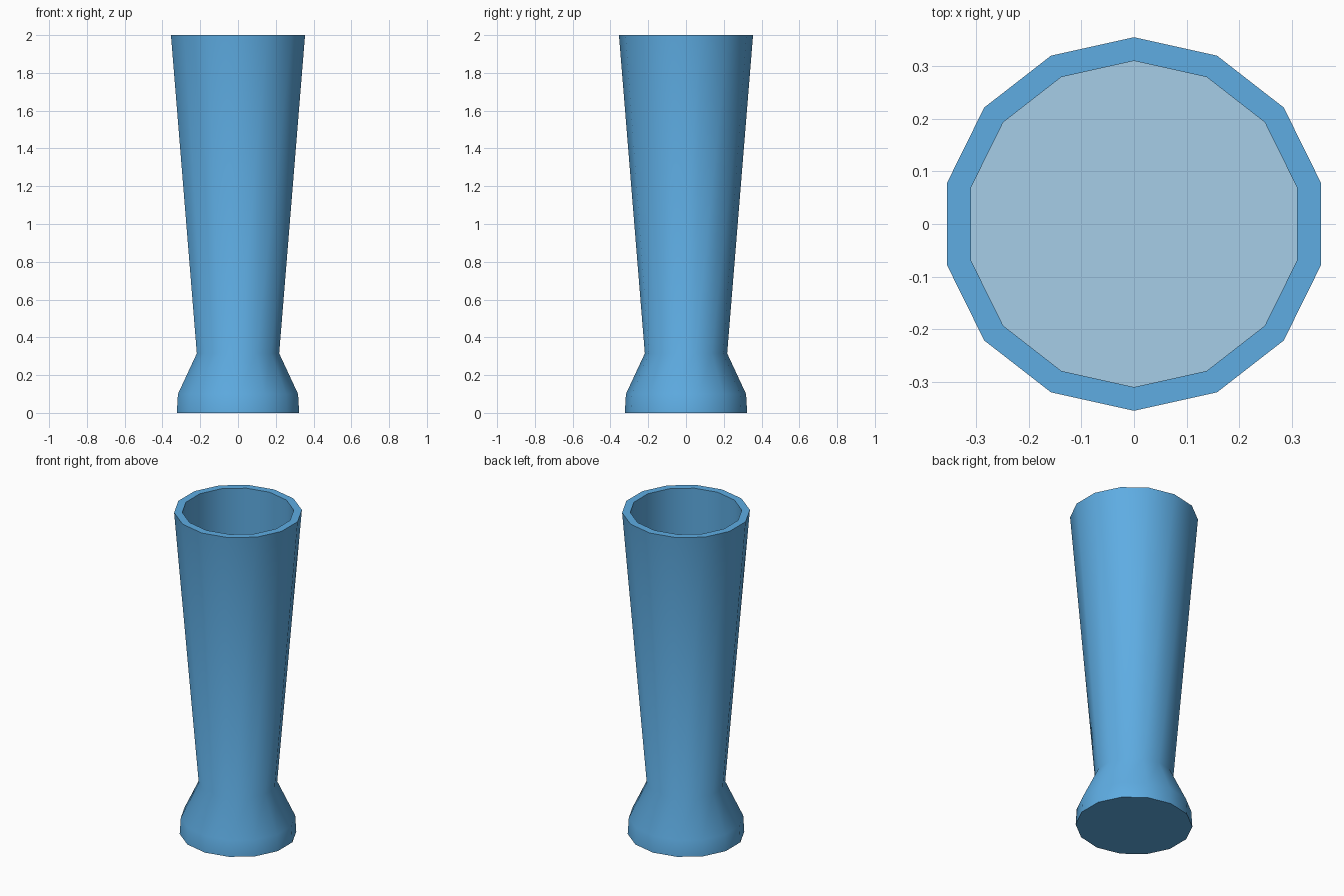
import bpy, bmesh, math

if "Cube" in bpy.data.objects:
    bpy.data.objects.remove(bpy.data.objects["Cube"])

SIDES = 14
STRETCH_X = 1 / math.cos(math.pi / SIDES)  # width equals depth
# (radius, height): outer wall, rim, straight inner wall
PROFILE = [(0.324, 0), (0.318, 0.10), (0.218, 0.315), (0.355, 2.0),
           (0.31, 2.0), (0.31, 1.69)]


def material(name, color):
    m = bpy.data.materials.new(name)
    m.diffuse_color = (*color, 1)
    m.use_nodes = True
    m.node_tree.nodes["Principled BSDF"].inputs["Base Color"].default_value = m.diffuse_color
    return m


# Vase: spun profile with closed base and a shallow well in the top
bm = bmesh.new()
rings = []
for r, z in PROFILE:
    ring = []
    for i in range(SIDES):
        a = math.pi / 2 + i * 2 * math.pi / SIDES
        ring.append(bm.verts.new((r * STRETCH_X * math.cos(a), r * math.sin(a), z)))
    rings.append(ring)
for lo, hi in zip(rings, rings[1:]):
    for i in range(SIDES):
        j = (i + 1) % SIDES
        bm.faces.new((lo[i], lo[j], hi[j], hi[i]))
bm.faces.new(rings[0][::-1])

# Pale surface at the bottom of the well
bm.faces.new(rings[-1]).material_index = 1

mesh = bpy.data.meshes.new("vase")
bm.to_mesh(mesh)
bm.free()
mesh.materials.append(material("blue", (0.112, 0.415, 0.765)))
mesh.materials.append(material("pale blue", (0.38, 0.61, 0.80)))
vase = bpy.data.objects.new("vase", mesh)
bpy.context.collection.objects.link(vase)
bpy.context.view_layer.objects.active = vase
vase.select_set(True)
bpy.ops.object.shade_smooth_by_angle(angle=math.radians(35))
